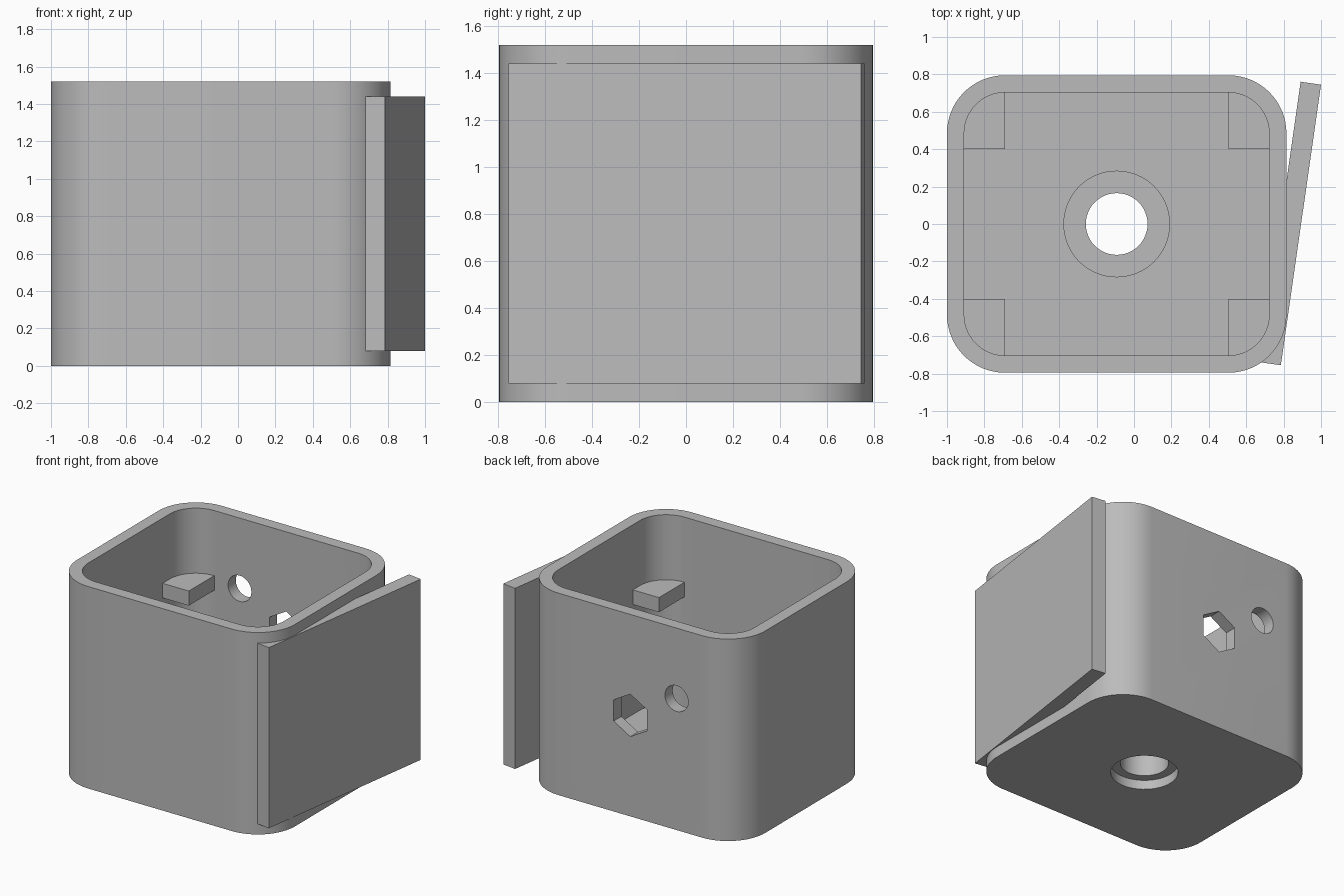
import bpy, bmesh, math
from mathutils import Matrix, Vector

if "Cube" in bpy.data.objects:
    bpy.data.objects.remove(bpy.data.objects["Cube"], do_unlink=True)

grey = bpy.data.materials.new("matte_grey")
grey.use_nodes = True
grey.diffuse_color = (0.5, 0.5, 0.5, 1)
grey.node_tree.nodes["Principled BSDF"].inputs["Base Color"].default_value = (0.5, 0.5, 0.5, 1)

CX = -0.0925          # box centre in x
HX, HY = 0.9075, 0.795  # outer half sizes
WALL, RADIUS, HEIGHT = 0.092, 0.31, 1.52


def arc(cx, cy, r, start, end, n):
    return [(cx + r * math.cos(math.radians(start + (end - start) * i / n)),
             cy + r * math.sin(math.radians(start + (end - start) * i / n)))
            for i in range(n + 1)]


def circle(r, n):
    return arc(0, 0, r, 90, 450, n)[:-1]


def rounded_rect(hx, hy, r):
    pts = []
    for k, (sx, sy) in enumerate([(1, 1), (-1, 1), (-1, -1), (1, -1)]):
        pts += arc(sx * (hx - r), sy * (hy - r), r, 90 * k, 90 * k + 90, 16)
    return pts


def prism(name, pts, z0, z1, matrix=Matrix()):
    """Extrude a flat outline from z0 to z1, then place it."""
    bm = bmesh.new()
    face = bm.faces.new([bm.verts.new((x, y, z0)) for x, y in pts])
    top = bmesh.ops.extrude_face_region(bm, geom=[face])["geom"]
    bmesh.ops.translate(bm, vec=(0, 0, z1 - z0),
                        verts=[g for g in top if isinstance(g, bmesh.types.BMVert)])
    bm.transform(matrix)
    bmesh.ops.recalc_face_normals(bm, faces=bm.faces)
    mesh = bpy.data.meshes.new(name)
    bm.to_mesh(mesh)
    bm.free()
    mesh.materials.append(grey)
    obj = bpy.data.objects.new(name, mesh)
    bpy.context.collection.objects.link(obj)
    return obj


def activate(obj):
    bpy.ops.object.select_all(action='DESELECT')
    obj.select_set(True)
    bpy.context.view_layer.objects.active = obj


def combine(target, tool, operation='DIFFERENCE'):
    mod = target.modifiers.new("combine", 'BOOLEAN')
    mod.operation, mod.solver, mod.object = operation, 'EXACT', tool
    activate(target)
    bpy.ops.object.modifier_apply(modifier=mod.name)
    bpy.data.objects.remove(tool, do_unlink=True)


def cavity():
    return prism("cavity_cutter", rounded_rect(HX - WALL, HY - WALL, RADIUS - WALL),
                 WALL, HEIGHT + 0.2, centre)


centre = Matrix.Translation((CX, 0, 0))

# Open box with rounded corners
body = prism("box_body", rounded_rect(HX, HY, RADIUS), 0, HEIGHT, centre)
combine(body, cavity())

# Raised floor boss with a stepped hole
combine(body, prism("boss", circle(0.285, 64), WALL / 2, 0.25, centre), 'UNION')
combine(body, prism("hole_cutter", circle(0.165, 48), -0.1, 0.4, centre))
combine(body, prism("counterbore_cutter", circle(0.23, 48), -0.1, 0.07, centre))


# Hexagonal and round openings in the back wall
def back_wall(x, z):
    return Matrix.Translation((x, HY, z)) @ Matrix.Rotation(math.pi / 2, 4, 'X')


combine(body, prism("hex_cutter", circle(0.16, 6), -0.2, 0.2, back_wall(CX, 0.76)))
combine(body, prism("round_cutter", circle(0.097, 40), -0.2, 0.2, back_wall(-0.478, 0.99)))

# Slanted side plate, trimmed where it would enter the cavity
along = Vector((0.215, 1.5)).normalized()
across = Vector((-along.y, along.x)) * 0.11
low, high = Vector((0.785, -0.755)), Vector((1.0, 0.745))
plate = prism("side_plate", [low, high, high + across, low + across], 0.08, 1.44)
combine(plate, cavity())

# Four corner tabs, sunk slightly into the walls
tx, ty, r = HX - RADIUS, HY - RADIUS, RADIUS - WALL + 0.02
tab = [(tx, 0.4), (tx + r, 0.4)] + arc(tx, ty, r, 0, 90, 16)
for sx, side in ((1, "left"), (-1, "right")):
    for sy, end in ((1, "back"), (-1, "front")):
        prism(f"{end}_{side}_tab", [(sx * x, sy * y) for x, y in tab], 0.92, 1.03, centre)

for obj in [o for o in bpy.context.collection.objects if o.type == 'MESH']:
    activate(obj)
    bpy.ops.object.shade_smooth_by_angle(angle=math.radians(30))
